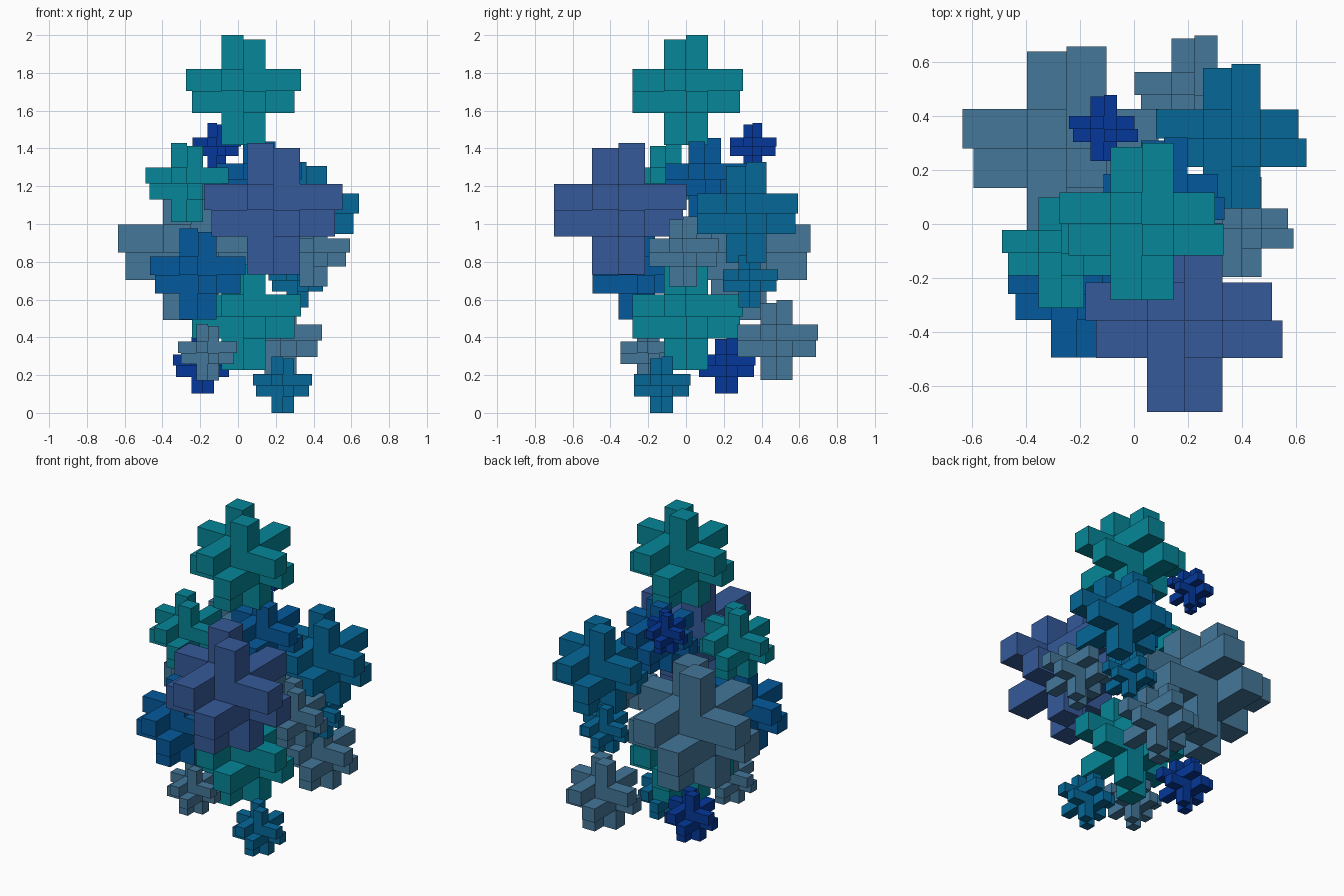
import bpy, bmesh
from mathutils import Matrix, Vector

if "Cube" in bpy.data.objects:
    bpy.data.objects.remove(bpy.data.objects["Cube"])

# Arms of one crystal: axis, octant signs, reach in arm widths.
# Each end carries two bars on a diagonal; opposite ends use opposite diagonals.
ARMS = [
    (0, (-1, 1, 1), 2.63), (0, (-1, -1, -1), 2.35),
    (0, (1, -1, 1), 2.60), (0, (1, 1, -1), 2.32),
    (1, (1, 1, 1), 2.58), (1, (-1, 1, -1), 2.45),
    (1, (-1, -1, 1), 2.43), (1, (1, -1, -1), 2.43),
    (2, (-1, 1, 1), 2.55), (2, (1, -1, 1), 2.36),
    (2, (1, 1, -1), 2.44), (2, (-1, -1, -1), 2.44),
]

# Name, colour, centre, arm width
CRYSTALS = [
    ("top_crystal", "teal", (0.03, 0, 1.703), 0.1165),
    ("lower_core_crystal", "teal", (0.03, 0, 0.51), 0.1165),
    ("left_crystal", "teal", (-0.27, -0.107, 1.215), 0.084),
    ("large_front_crystal", "indigo", (0.188, -0.358, 1.073), 0.14),
    ("large_back_crystal", "steel", (-0.25, 0.28, 0.85), 0.147),
    ("right_crystal", "steel", (0.40, -0.017, 0.85), 0.074),
    ("lower_back_crystal", "steel", (0.225, 0.48, 0.382), 0.085),
    ("lower_front_crystal", "steel", (-0.16, -0.20, 0.318), 0.06),
    ("back_right_crystal", "blue", (0.363, 0.318, 1.055), 0.107),
    ("small_back_right_crystal", "blue", (0.315, 0.337, 0.70), 0.058),
    ("bottom_crystal", "blue", (0.237, -0.13, 0.146), 0.06),
    ("front_left_crystal", "azure", (-0.212, -0.26, 0.73), 0.097),
    ("upper_middle_crystal", "azure", (0.112, 0.10, 1.235), 0.086),
    ("small_upper_crystal", "navy", (-0.112, 0.353, 1.41), 0.049),
    ("small_lower_crystal", "navy", (-0.186, 0.214, 0.25), 0.06),
]

COLOURS = {"teal": "0e8596", "indigo": "385a98", "steel": "457698",
           "blue": "0d6796", "azure": "0c5a9b", "navy": "0d3a98"}


def make_material(name, code):
    mat = bpy.data.materials.new(name)
    rgb = [(int(code[i:i + 2], 16) / 255) ** 2.2 for i in (0, 2, 4)]
    mat.diffuse_color = (*rgb, 1)
    mat.use_nodes = True
    mat.node_tree.nodes["Principled BSDF"].inputs["Base Color"].default_value = mat.diffuse_color
    return mat


def add_box(bm, low, high):
    low, high = Vector(low), Vector(high)
    bmesh.ops.create_cube(bm, size=1, matrix=Matrix.Translation((low + high) / 2)
                          @ Matrix.Diagonal((*(high - low), 1)))


def crystal_mesh(name, w):
    bm = bmesh.new()
    # central block
    add_box(bm, (-w, -w, -w), (w, w, w))
    # diagonal pairs of bars on all six sides
    for axis, signs, reach in ARMS:
        near, far = [0, 0, 0], [s * w for s in signs]
        near[axis] = signs[axis] * w
        far[axis] = signs[axis] * w * reach
        add_box(bm, [min(p) for p in zip(near, far)], [max(p) for p in zip(near, far)])
    mesh = bpy.data.meshes.new(name)
    bm.to_mesh(mesh)
    bm.free()
    return mesh


materials = {n: make_material(n, c) for n, c in COLOURS.items()}

for name, colour, centre, width in CRYSTALS:
    mesh = crystal_mesh(name, width)
    mesh.materials.append(materials[colour])
    obj = bpy.data.objects.new(name, mesh)
    obj.location = centre
    bpy.context.collection.objects.link(obj)
